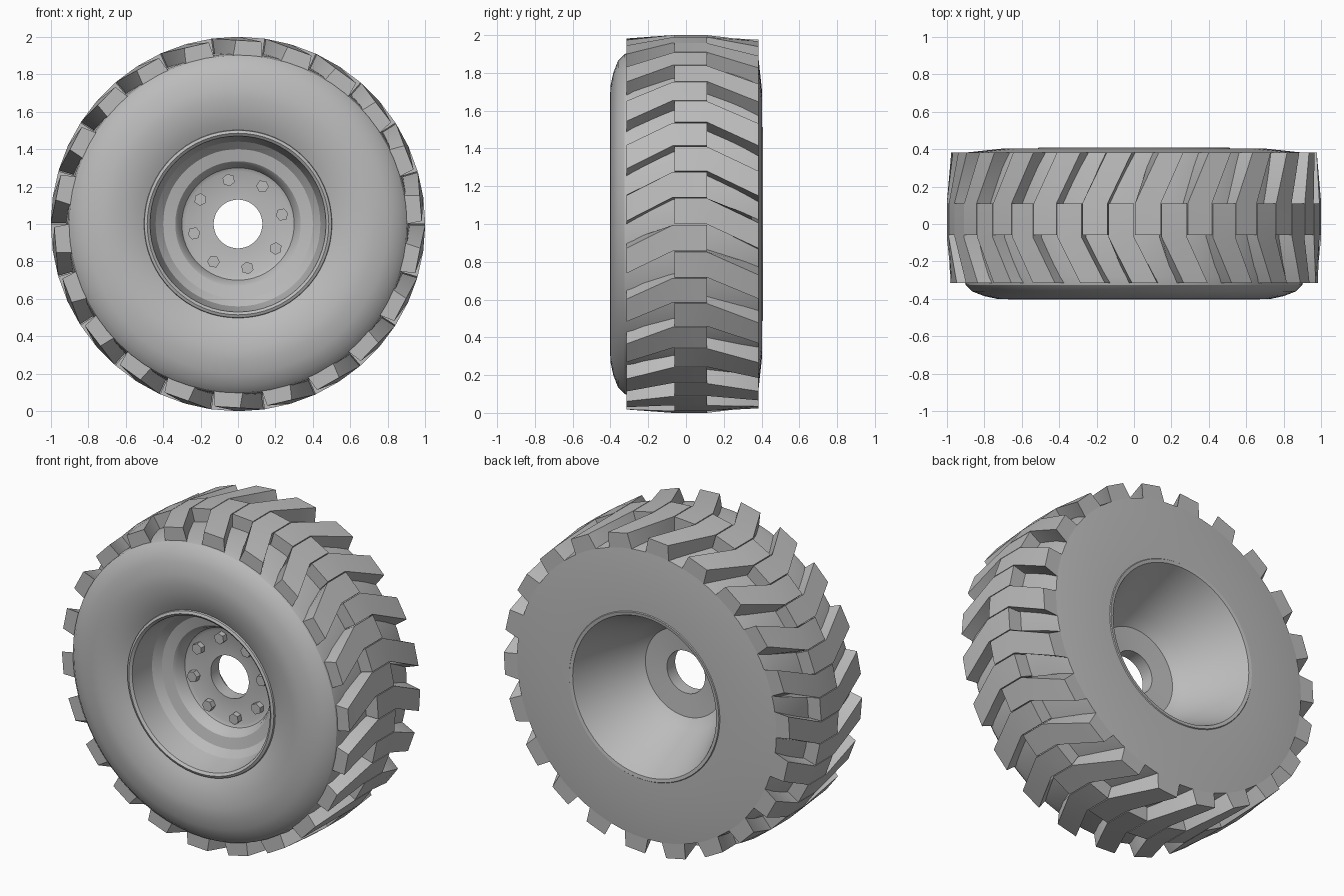
import bpy, bmesh
from math import sin, cos, radians, pi

cube = bpy.data.objects.get("Cube")
if cube:
    bpy.data.objects.remove(cube)

GREY = (0.5, 0.5, 0.5, 1)
grey = bpy.data.materials.new("plain_grey")
grey.use_nodes = True
grey.diffuse_color = GREY
grey.node_tree.nodes["Principled BSDF"].inputs["Base Color"].default_value = GREY

PITCH = 360 / 22      # angle between neighbouring lugs on one side
HALF = 3.95           # half the angular width of a lug


def polar(r, y, degrees):
    """Point on the wheel: radius, position along the axle, angle from +x."""
    a = radians(degrees)
    return (r * cos(a), y, 1 + r * sin(a))


def finish(name, bm, angle=32):
    bmesh.ops.recalc_face_normals(bm, faces=bm.faces)
    mesh = bpy.data.meshes.new(name)
    bm.to_mesh(mesh)
    bm.free()
    mesh.materials.append(grey)
    obj = bpy.data.objects.new(name, mesh)
    bpy.context.collection.objects.link(obj)
    bpy.ops.object.select_all(action='DESELECT')
    obj.select_set(True)
    bpy.context.view_layer.objects.active = obj
    bpy.ops.object.shade_smooth_by_angle(angle=radians(angle))
    return obj


def lathe(name, profile, segments=64):
    """Revolve a closed (radius, y) profile about the axle."""
    bm = bmesh.new()
    rings = [[bm.verts.new(polar(r, y, 360 * i / segments)) for r, y in profile]
             for i in range(segments)]
    n = len(profile)
    for i in range(segments):
        a, b = rings[i], rings[(i + 1) % segments]
        for j in range(n):
            k = (j + 1) % n
            bm.faces.new((a[j], a[k], b[k], b[j]))
    return finish(name, bm)


def lugs(name, first, stations):
    """Ring of tread bars; stations hold (y, top radius, angle shift, base flare)."""
    bm = bmesh.new()
    for i in range(22):
        mid = first + i * PITCH
        rows = []
        for y, top, shift, flare in stations:
            c = mid + shift
            rows.append([bm.verts.new(polar(r, y, a)) for r, a in (
                (0.86, c - HALF - flare), (top, c - HALF),
                (top, c + HALF), (0.86, c + HALF + flare))])
        for a, b in zip(rows, rows[1:]):
            for j in range(4):
                k = (j + 1) % 4
                bm.faces.new((a[j], a[k], b[k], b[j]))
        bm.faces.new(rows[0])
        bm.faces.new(rows[-1])
    return finish(name, bm)


# Tyre body: rounded front sidewall, nearly flat back
lathe("tyre_body", [
    (0.49, -0.30), (0.495, -0.35), (0.54, -0.372), (0.60, -0.39), (0.67, -0.402),
    (0.73, -0.40), (0.80, -0.385), (0.865, -0.36), (0.90, -0.325), (0.91, -0.28),
    (0.92, 0.0), (0.90, 0.30), (0.885, 0.383), (0.70, 0.403), (0.49, 0.403)])

# Interleaved chevron tread bars
lugs("front_tread_lugs", 93.9, [
    (0.11, 1.0, 0, 0), (-0.07, 1.0, 0, 0), (-0.315, 0.982, -7.2, 1.5)])
lugs("back_tread_lugs", 93.9 + PITCH / 2, [
    (-0.06, 1.0, 0, 0), (0.11, 1.0, 0, 0), (0.383, 0.976, -7.5, 1.5)])

# Wheel rim: front dish, stepped hub disc, centre bore, deep rear cone
lathe("wheel_rim", [
    (0.505, -0.34), (0.50, -0.365), (0.485, -0.372), (0.47, -0.36), (0.46, -0.30),
    (0.44, -0.21), (0.40, -0.17), (0.335, -0.155), (0.32, -0.14), (0.30, -0.09),
    (0.28, -0.08), (0.13, -0.08), (0.13, 0.0), (0.27, 0.01), (0.33, 0.06),
    (0.48, 0.385), (0.49, 0.405), (0.51, 0.408), (0.52, 0.395)])

# Hexagonal wheel nuts
bm = bmesh.new()
for i in range(8):
    ring = radians(102 + 45 * i)
    x, z = 0.24 * cos(ring), 1 + 0.24 * sin(ring)
    ends = [[bm.verts.new((x + 0.034 * cos(ring + k * pi / 3), y,
                           z + 0.034 * sin(ring + k * pi / 3))) for k in range(6)]
            for y in (-0.115, -0.075)]
    for end in ends:
        bm.faces.new(end)
    for k in range(6):
        m = (k + 1) % 6
        bm.faces.new((ends[0][k], ends[0][m], ends[1][m], ends[1][k]))
finish("wheel_nuts", bm)
